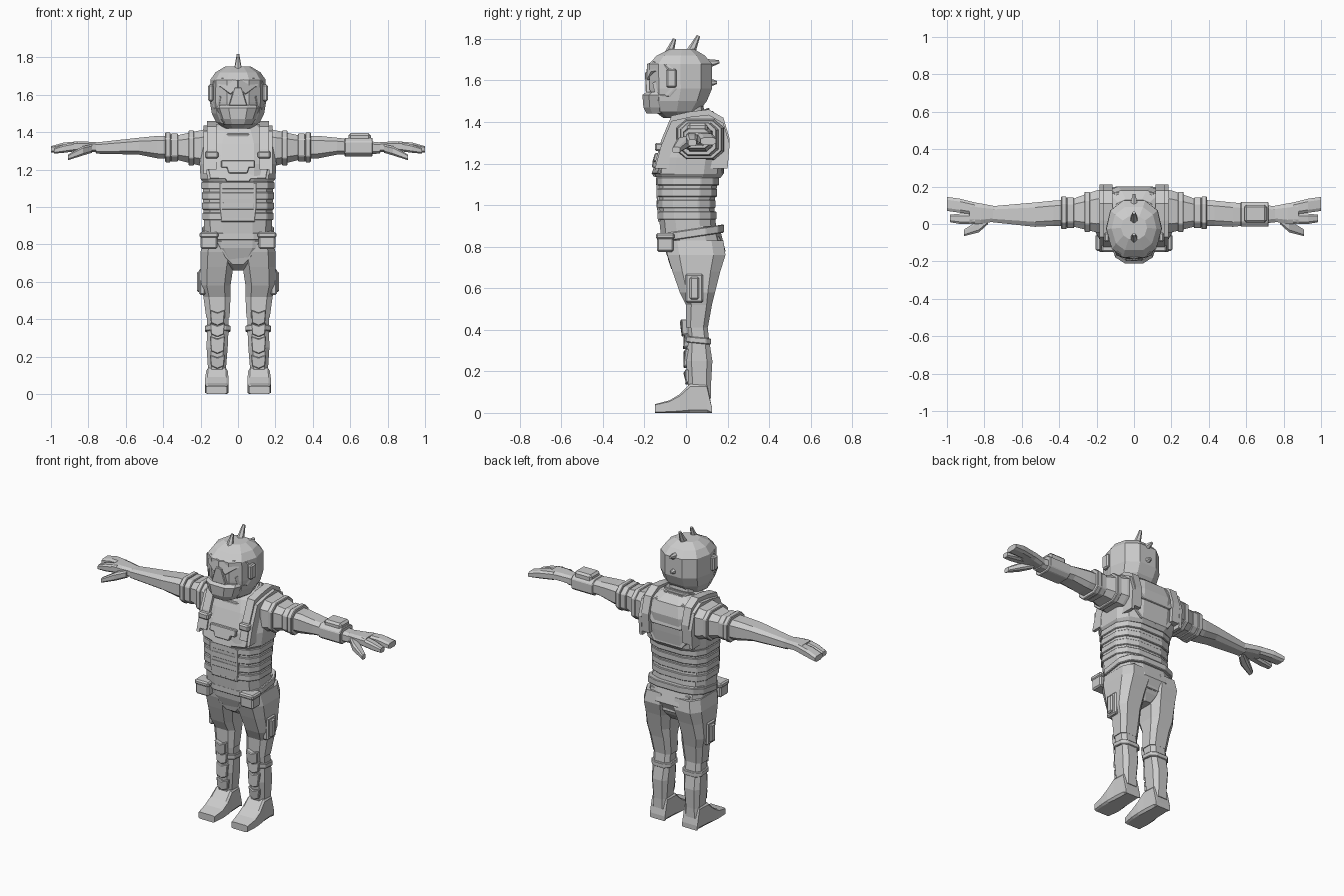
import bpy, bmesh, math
from mathutils import Vector
from mathutils.bvhtree import BVHTree

cube = bpy.data.objects.get("Cube")
if cube:
    bpy.data.objects.remove(cube)

grey = bpy.data.materials.new("plain_grey")
grey.use_nodes = True
shade = (.6, .6, .6, 1)
grey.diffuse_color = shade
grey.node_tree.nodes["Principled BSDF"].inputs["Base Color"].default_value = shade


def finish(name, bm, mirror=False, bevel=0):
    bmesh.ops.recalc_face_normals(bm, faces=bm.faces)
    mesh = bpy.data.meshes.new(name)
    bm.to_mesh(mesh)
    bm.free()
    mesh.materials.append(grey)
    obj = bpy.data.objects.new(name, mesh)
    bpy.context.collection.objects.link(obj)
    if bevel:
        edge = obj.modifiers.new("Bevel", "BEVEL")
        edge.width, edge.segments = bevel, 1
    if mirror:
        obj.modifiers.new("Mirror", "MIRROR")
    return obj


def skin(name, loops, mirror=False, bevel=0):
    """Closed solid through a row of matching point loops."""
    bm = bmesh.new()
    rows = [[bm.verts.new(point) for point in loop] for loop in loops]
    for low, high in zip(rows, rows[1:]):
        for i in range(len(low)):
            bm.faces.new((low[i - 1], low[i], high[i], high[i - 1]))
    bm.faces.new(rows[0])
    bm.faces.new(rows[-1])
    return finish(name, bm, mirror, bevel)


def section(sides, power):
    """Squarish polygon filling the unit square; a small power is boxier."""
    angles = [math.tau * (i + .5) / sides for i in range(sides)]
    points = [[math.copysign(abs(f) ** power, f) for f in (math.cos(a), math.sin(a))] for a in angles]
    reach_u, reach_v = (max(p[k] for p in points) for k in (0, 1))
    return [(u / reach_u, v / reach_v) for u, v in points]


ROUND, LIMB, BOXY = section(12, .65), section(8, .6), section(8, .25)


def loft(name, rings, axis="z", outline=LIMB, mirror=True, tilt=0, bevel=0):
    """Rings of (position, u low, u high, v low, v high) along an axis."""
    loops = []
    for t, u0, u1, v0, v1 in rings:
        loop = []
        for a, b in outline:
            u = (u0 + u1 + a * (u1 - u0)) / 2
            v = (v0 + v1 + b * (v1 - v0)) / 2
            loop.append({"x": (t, u, v), "y": (u, t, v), "z": (u, v, t + tilt * v)}[axis])
        loops.append(loop)
    return skin(name, loops, mirror, bevel)


def centred(rings):
    """Turn (height, half width, front, back) into full rings."""
    return [(z, -w, w, front, back) for z, w, front, back in rings]


def body(name, rings, outline=ROUND, tilt=0):
    return loft(name, rings, outline=outline, mirror=False, tilt=tilt)


def band(name, rings, start, width, grow, **options):
    """Band that follows another part's rings, a little larger."""
    middle = start + width / 2
    for a, b in zip(rings, rings[1:]):
        if min(a[0], b[0]) <= middle <= max(a[0], b[0]):
            f = (middle - a[0]) / (b[0] - a[0])
            u0, u1, v0, v1 = (p + f * (q - p) for p, q in zip(a[1:], b[1:]))
    size = (u0 - grow, u1 + grow, v0 - grow, v1 + grow)
    loft(name, [(start, *size), (start + width, *size)], bevel=.004, **options)


def panel(name, target, outline, side=-1, lift=.012, mirror=False, symmetric=False, bevel=.004):
    """Plate laid on a part's front or back from an (x, z) outline."""
    if symmetric:
        outline = outline + [(-x, z) for x, z in reversed(outline)]
    surface = BVHTree.FromPolygons([v.co for v in target.data.vertices],
                                   [p.vertices for p in target.data.polygons])
    top, under = [], []
    for x, z in outline:
        start = Vector((x, side, z))
        hit = surface.ray_cast(start, Vector((0, -side, 0)))[0]
        y = (hit or surface.find_nearest(Vector((x, side / 5, z)))[0]).y
        top.append((x, y + side * lift, z))
        under.append((x, y - side * .04, z))
    return skin(name, [top, under], mirror, bevel)


def block(name, centre, size, mirror=True, bevel=.008):
    x, y, z = centre
    w, d, h = (s / 2 for s in size)
    corners = [(x - w, y - d), (x + w, y - d), (x + w, y + d), (x - w, y + d)]
    skin(name, [[(*c, z + s) for c in corners] for s in (-h, h)], mirror, bevel)


def spike(name, base, tip, radius):
    """Blunt six-sided spike on the centre line."""
    base, tip = Vector((0, *base)), Vector((0, *tip))
    along = tip - base
    bm = bmesh.new()
    bmesh.ops.create_cone(bm, cap_ends=True, segments=6, radius1=radius,
                          radius2=radius / 3, depth=along.length)
    bmesh.ops.rotate(bm, matrix=along.to_track_quat("Z", "Y").to_matrix(), verts=bm.verts)
    bmesh.ops.translate(bm, vec=(base + tip) / 2, verts=bm.verts)
    finish(name, bm)


# Torso
abdomen_rings = centred([(.84, .18, -.12, .15), (1, .185, -.135, .135), (1.16, .19, -.14, .16)])
abdomen = body("abdomen", abdomen_rings)
chest = body("chest", centred([(1.13, .185, -.14, .165), (1.15, .2, -.15, .18), (1.23, .205, -.14, .19),
                               (1.34, .2, -.1, .2), (1.41, .16, -.07, .18), (1.45, .1, -.04, .13)]))
for i in range(4):
    band("rib_band", abdomen_rings, .93 + i * .055, .04, .006, outline=ROUND, mirror=False)
panel("belly_plate", abdomen, [(.1, 1.13), (.1, 1), (.09, .92)], symmetric=True)
panel("chest_plate", chest, [(.12, 1.28), (.16, 1.2), (.15, 1.15), (.07, 1.15), (.06, 1.135)], symmetric=True)
panel("chest_badge", chest, [(.09, 1.25), (.09, 1.21), (.06, 1.21), (.05, 1.18)], lift=.018, symmetric=True)

# Shoulder straps running over from chest to back
strap = [(-.15, 1.2), (-.12, 1.31), (-.07, 1.43), (.02, 1.45), (.11, 1.46), (.18, 1.42), (.21, 1.32), (.2, 1.2)]
for name, x, width, drop in (("shoulder_strap", .115, .05, 0), ("strap_edge", .165, .02, .025)):
    skin(name, [[(side, y, z - drop) for y, z in strap] for side in (x, x + width)], mirror=True)
block("strap_buckle", (.14, -.125, 1.28), (.07, .05, .04))

# Back panels
panel("back_pack", chest, [(.1, 1.42), (.13, 1.39), (.13, 1.3), (.1, 1.27)], side=1, symmetric=True)
panel("back_plate", chest, [(.17, 1.29), (.17, 1.24), (.1, 1.15)], side=1, lift=.01, symmetric=True)

# Neck and collar
neck_rings = centred([(1.38, .085, -.05, .1), (1.5, .08, -.05, .08)])
body("neck", neck_rings)
for start, grow in ((1.39, .035), (1.41, .02)):
    band("collar", neck_rings, start, .025, grow, outline=ROUND, mirror=False, tilt=.3)

# Head: ten-sided shell with a narrower face
half = [(.4, -1), (.8, -.7), (1, 0), (.85, .65), (.4, 1)]
FACE = half + [(-x, y) for x, y in reversed(half)]
head = body("head", centred([(1.42, .07, -.11, .03), (1.45, .115, -.15, .06), (1.5, .14, -.17, .1),
                             (1.56, .15, -.175, .125), (1.68, .148, -.178, .125), (1.72, .12, -.14, .09),
                             (1.75, .07, -.08, .04)]), outline=FACE)
muzzle = centred([(1.44, .08, -.19, 0), (1.47, .1, -.205, 0), (1.53, .125, -.21, 0), (1.545, .12, -.19, 0)])
body("muzzle", muzzle, outline=FACE)
panel("brow", head, [(0, 1.64), (0, 1.68), (.08, 1.69), (.13, 1.68), (.14, 1.65), (.09, 1.64), (.04, 1.6)], mirror=True)
panel("nose_ridge", head, [(.02, 1.64), (.035, 1.59), (.05, 1.54)], lift=.02, symmetric=True)
panel("cheek_plate", head, [(.09, 1.59), (.14, 1.63), (.145, 1.56), (.13, 1.52), (.1, 1.54)], mirror=True)
block("ear_plate", (.145, -.07, 1.61), (.03, .05, .09))
spike("front_spike", (-.085, 1.72), (-.055, 1.8), .024)
spike("top_spike", (.015, 1.72), (.06, 1.815), .026)
spike("back_spike", (.1, 1.68), (.16, 1.69), .024)
spike("back_stud", (.11, 1.59), (.15, 1.59), .022)

# Arms
arm = [(.12, -.04, .19, 1.21, 1.43), (.2, -.045, .18, 1.22, 1.41), (.34, -.01, .13, 1.255, 1.38),
       (.43, -.01, .125, 1.26, 1.38), (.53, -.015, .115, 1.28, 1.37), (.76, .01, .095, 1.285, 1.345)]
loft("arm", arm, axis="x")
for start, width, grow in ((.235, .03, .01), (.32, .04, .012), (.36, .03, .018)):
    band("arm_band", arm, start, width, grow, axis="x")

# Hands
loft("palm", [(.74, .015, .095, 1.29, 1.345), (.82, 0, .11, 1.3, 1.35), (.88, 0, .12, 1.3, 1.35)], axis="x")
loft("fingers", [(.85, .05, .115, 1.3, 1.35), (.93, .06, .135, 1.295, 1.345), (1, .07, .145, 1.29, 1.325)], axis="x")
loft("index_finger", [(.85, 0, .055, 1.3, 1.35), (.93, 0, .055, 1.29, 1.335), (.985, .01, .05, 1.285, 1.315)], axis="x")
loft("thumb", [(.78, 0, .05, 1.29, 1.335), (.83, -.045, .02, 1.275, 1.325), (.91, -.065, -.03, 1.25, 1.28)], axis="x")

# Left wrist device
band("wrist_device", arm, .57, .15, .012, axis="x", mirror=False)
block("wrist_screen", (.65, .055, 1.37), (.12, .095, .05), mirror=False, bevel=.012)

# Hips, belt and pouches
hip_rings = centred([(.66, .04, -.02, .12), (.7, .09, -.07, .15), (.78, .18, -.1, .19), (.9, .18, -.115, .16)])
hips = body("hips", hip_rings)
band("belt", hip_rings, .84, .04, .012, outline=ROUND, mirror=False, tilt=.15)
panel("front_flap", hips, [(.12, .82), (.07, .73), (.03, .69)], symmetric=True)
panel("back_flap", hips, [(.14, .85), (.12, .79), (.06, .72)], side=1, symmetric=True)
block("belt_pouch", (.155, -.1, .81), (.09, .08, .07))
block("pouch_lid", (.155, -.1, .85), (.1, .09, .03))

# Legs
loft("thigh", [(.83, .01, .185, -.1, .18), (.76, .01, .2, -.09, .19), (.68, .025, .2, -.065, .165),
               (.58, .04, .2, -.03, .14), (.52, .04, .185, 0, .125), (.41, .045, .17, 0, .105)])
block("thigh_pocket", (.19, .04, .6), (.035, .085, .14))
block("thigh_pouch", (.2, .04, .6), (.04, .045, .11))
shin_rings = [(.45, .05, .165, 0, .1), (.36, .05, .165, .01, .11), (.25, .055, .168, 0, .127),
              (.13, .065, .16, .01, .12), (.07, .06, .165, 0, .12)]
shin = loft("shin", shin_rings)
band("shin_strap", shin_rings, .34, .03, .01, tilt=-.1)
for name, top, low, lift in (("knee_pad", .45, .38, .03), ("knee_guard", .38, .32, .02),
                             ("shin_guard", .31, .23, .015), ("ankle_guard", .21, .15, .015)):
    arrow = [(.07, top), (.11, top - .015), (.15, top), (.145, low), (.11, low - .015), (.075, low)]
    panel(name, shin, arrow, lift=lift, mirror=True)

# Boots
loft("boot", [(-.15, .06, .17, 0, .042), (-.08, .05, .176, 0, .06), (-.03, .05, .176, 0, .09),
              (.02, .055, .17, 0, .14), (.1, .06, .165, 0, .14), (.124, .06, .165, 0, .03)], axis="y", outline=BOXY)
